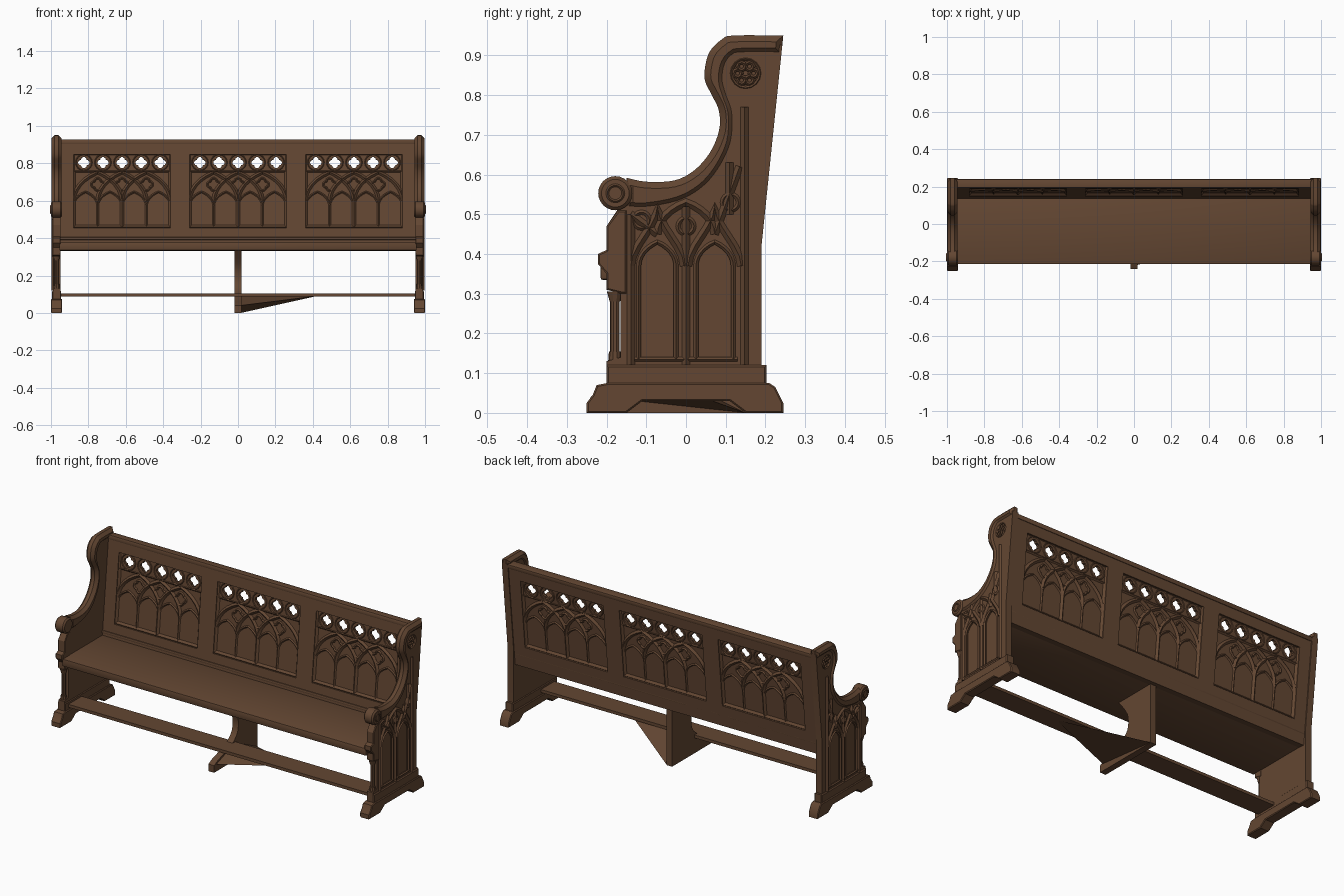
import bpy, bmesh, math
from mathutils import Matrix, Vector

if "Cube" in bpy.data.objects:
    bpy.data.objects.remove(bpy.data.objects["Cube"])

wood = bpy.data.materials.new("brown oak")
wood.diffuse_color = (0.125, 0.062, 0.032, 1)
wood.use_nodes = True
wood.node_tree.nodes["Principled BSDF"].inputs["Base Color"].default_value = wood.diffuse_color

# ---------- helpers ----------
LEAN = math.atan2(0.055, 0.53)
S, C = math.sin(LEAN), math.cos(LEAN)
# drawing planes: leaning back (u = x, v = up) and bench end at a given x (u = y, v = z)
BACK = Matrix(((1, 0, 0, 0), (0, S, -C, 0.121), (0, C, S, 0), (0, 0, 0, 1)))


def side(x):
    return Matrix(((0, 0, 1, x), (1, 0, 0, 0), (0, 1, 0, 0), (0, 0, 0, 1)))


def finish(name, mesh, mirror=False):
    mesh.materials.clear()
    mesh.materials.append(wood)
    for p in mesh.polygons:
        p.material_index = 0
    ob = bpy.data.objects.new(name, mesh)
    bpy.context.collection.objects.link(ob)
    bpy.ops.object.select_all(action='DESELECT')
    ob.select_set(True)
    bpy.context.view_layer.objects.active = ob
    bpy.ops.object.shade_smooth_by_angle(angle=math.radians(30))
    if mirror:
        ob.modifiers.new("mirror", 'MIRROR')
    return ob


def from_curve(name, loops, matrix, mirror, closed, **settings):
    cu = bpy.data.curves.new(name + "_curve", 'CURVE')
    for k, v in settings.items():
        setattr(cu, k, v)
    for pts in loops:
        sp = cu.splines.new('POLY')
        sp.points.add(len(pts) - 1)
        for p, q in zip(sp.points, pts):
            p.co = (q[0], q[1], 0, 1)
        sp.use_cyclic_u = closed or (Vector(pts[0]) - Vector(pts[-1])).length < 1e-5
    tmp = bpy.data.objects.new("tmp", cu)
    bpy.context.collection.objects.link(tmp)
    dg = bpy.context.evaluated_depsgraph_get()
    mesh = bpy.data.meshes.new_from_object(tmp.evaluated_get(dg))
    bpy.data.objects.remove(tmp)
    bm = bmesh.new()
    bm.from_mesh(mesh)
    bmesh.ops.remove_doubles(bm, verts=bm.verts, dist=1e-5)
    bmesh.ops.recalc_face_normals(bm, faces=bm.faces)
    bm.to_mesh(mesh)
    bm.free()
    mesh.transform(matrix)
    return finish(name, mesh, mirror)


def plate(name, loops, half, matrix, bevel=0.0, mirror=False):
    """Flat board; inner loops become holes."""
    return from_curve(name, loops, matrix, mirror, True, dimensions='2D', fill_mode='BOTH',
                      extrude=half - bevel, bevel_depth=bevel, offset=-bevel, bevel_resolution=0)


def bars(name, paths, r, matrix, mirror=False):
    """Chamfered tracery mouldings along paths."""
    return from_curve(name, paths, matrix, mirror, False, dimensions='3D', fill_mode='FULL',
                      bevel_depth=r, bevel_resolution=0, use_fill_caps=True)


def box(name, lo, hi, matrix=Matrix(), bevel=0.0):
    bm = bmesh.new()
    bmesh.ops.create_cube(bm, size=1)
    for v in bm.verts:
        v.co = [a + (c + 0.5) * (b - a) for a, b, c in zip(lo, hi, v.co)]
    if bevel:
        bmesh.ops.bevel(bm, geom=bm.edges[:], offset=bevel, segments=2, affect='EDGES', profile=0.5)
    mesh = bpy.data.meshes.new(name)
    bm.to_mesh(mesh)
    bm.free()
    mesh.transform(matrix)
    return finish(name, mesh)


def rect(a, b, c, d):
    return [(a, b), (c, b), (c, d), (a, d)]


def circle(x, y, r, n=16):
    return [(x + r * math.cos(2 * math.pi * i / n), y + r * math.sin(2 * math.pi * i / n)) for i in range(n + 1)]


def foil(x, y, r, n=5):
    """Quatrefoil outline, lobe radius r."""
    out = []
    for k in range(4):
        for i in range(n):
            a = k * math.pi / 2 + math.pi * (i / n - 0.5)
            out.append((x + r * (math.cos(k * math.pi / 2) + math.cos(a)),
                        y + r * (math.sin(k * math.pi / 2) + math.sin(a))))
    return out


def arch(x0, x1, spring, rise, foot=None, ogee=False, n=6):
    """Pointed (or ogee) arch, optionally with straight legs down to foot."""
    left, h = [], (x1 - x0) / 2
    for i in range(n + 1):
        t = i / n
        a = t * math.pi / 3
        if ogee:
            left.append((x0 + h * t * t * (3 - 2 * t), spring + rise * t))
        else:
            left.append((x0 + h * 2 * (1 - math.cos(a)), spring + rise * math.sin(a) / math.sin(math.pi / 3)))
    pts = left + [(x0 + x1 - x, z) for x, z in left[-2::-1]]
    return pts if foot is None else [(x0, foot)] + pts + [(x1, foot)]


def smooth(pts, n=4):
    """Catmull-Rom curve through a few points."""
    v = [Vector(p) for p in pts]
    v = [v[0]] + v + [v[-1]]
    out = []
    for a, b, c, d in zip(v, v[1:], v[2:], v[3:]):
        for i in range(n):
            t = i / n
            out.append(0.5 * (2 * b + (c - a) * t + (2 * a - 5 * b + 4 * c - d) * t * t + (3 * b - a - 3 * c + d) * t ** 3))
    return [tuple(p) for p in out + [v[-1]]]


# ---------- back: frame, rails and three tracery panels ----------
spans = [(c - 0.26, c + 0.26) for c in (-0.62, 0, 0.62)]
plate("back_frame", [rect(-0.955, 0.335, 0.955, 0.92)] + [rect(a, 0.455, b, 0.85) for a, b in spans], 0.02, BACK)
box("back_top_rail", (-0.955, 0.905, -0.024), (0.955, 0.931, 0.024), BACK, 0.006)
box("back_lower_rail", (-0.955, 0.39, -0.02), (0.955, 0.405, 0.025), BACK, 0.004)

for i, (a, b) in enumerate(spans):
    c, q = (a + b) / 2, (b - a) / 4
    centres = [c + k * 0.102 for k in (-2, -1, 0, 1, 2)]
    plate(f"panel_board_{i}", [rect(a - 0.005, 0.45, b + 0.005, 0.775)], 0.005, BACK)
    plate(f"quatrefoil_band_{i}", [rect(a - 0.005, 0.762, b + 0.005, 0.855)] +
          [foil(x, 0.808, 0.0155) for x in centres], 0.009, BACK)
    bars(f"quatrefoil_rings_{i}", [circle(x, 0.808, 0.043) for x in centres] +
         [[(a, 0.762), (b, 0.762)], [(a, 0.85), (b, 0.85)]], 0.012, BACK)
    # two great arches, each with two lancets and a quatrefoil
    great = [arch(x, x + 2 * q, 0.6, 0.155, 0.46) for x in (a, c)]
    great += [arch(a + q, b - q, 0.6, 0.155)]
    great += [[(a, 0.455), (a, 0.85)], [(b, 0.455), (b, 0.85)], [(a, 0.46), (b, 0.46)]]
    bars(f"great_arches_{i}", great, 0.016, BACK)
    lancets = [arch(a + k * q, a + (k + 1) * q, 0.575, 0.075, 0.46) for k in range(4)]
    lancets += [foil(x, 0.69, 0.017) + [(x + 0.034, 0.69)] for x in (a + q, b - q, c)]
    lancets += [[(a + k * q, 0.455), (a + k * q, 0.6)] for k in (1, 3)]
    bars(f"lancets_{i}", lancets, 0.011, BACK)

# ---------- seat, foot rail and centre support ----------
box("seat", (-0.955, -0.215, 0.335), (0.955, 0.155, 0.377), bevel=0.005)
box("foot_rail", (-0.955, -0.17, 0.087), (0.955, -0.05, 0.104))
plate("centre_support", [[(0.15, 0.34), (0.15, 0), (-0.24, 0), (-0.24, 0.04), (-0.2, 0.06)] +
      smooth([(-0.09, 0.09), (-0.03, 0.15), (-0.03, 0.24), (-0.1, 0.34)])], 0.018, side(0))
bm = bmesh.new()
for co in ((0.015, -0.22, 0.04), (0.015, 0.15, 0.0), (0.42, -0.1, 0.09), (0.015, -0.05, 0.1)):
    bm.verts.new(co)
bmesh.ops.convex_hull(bm, input=bm.verts)
brace = bpy.data.meshes.new("centre_foot_brace")
bm.to_mesh(brace)
bm.free()
finish("centre_foot_brace", brace)

# ---------- bench ends (mirrored) ----------
outer = [(-0.15, 0.592), (-0.1, 0.582), (-0.03, 0.585), (0.02, 0.61), (0.06, 0.655), (0.083, 0.71), (0.083, 0.76),
         (0.065, 0.80), (0.048, 0.835), (0.048, 0.87), (0.06, 0.91), (0.09, 0.94), (0.12, 0.95), (0.245, 0.95)]
inner = [(-0.15, 0.515), (-0.1, 0.513), (-0.02, 0.528), (0.04, 0.56), (0.085, 0.61), (0.118, 0.68), (0.122, 0.755),
         (0.108, 0.80), (0.098, 0.835), (0.1, 0.865), (0.108, 0.885), (0.12, 0.897), (0.14, 0.902), (0.24, 0.902)]
middle = [((a + c) / 2, (b + d) / 2) for (a, b), (c, d) in zip(outer, inner)]
body = smooth(middle) + [(0.19, 0.42), (0.19, 0.12), (0.2, 0.11), (0.2, 0.05), (-0.2, 0.05), (-0.2, 0.13),
                         (-0.165, 0.14), (-0.165, 0.3), (-0.2, 0.32), (-0.2, 0.47), (-0.17, 0.515)]
holes = [arch(y - 0.047, y + 0.047, 0.37, 0.06, 0.135) for y in (-0.072, 0.072)] + [circle(0.15, 0.855, 0.038)[:-1]]
plate("end_core", [body], 0.0125, side(0.9625), mirror=True)
plate("end_facing", [body] + holes, 0.007, side(0.98), mirror=True)
plate("end_arm_rim", [smooth(outer) + smooth(inner)[::-1]], 0.026, side(0.97), 0.016, mirror=True)
plate("end_arm_scroll", [circle(-0.178, 0.553, 0.043, 24)[:-1]], 0.03, side(0.97), 0.008, mirror=True)
bars("scroll_ring", [circle(-0.178, 0.553, 0.02)], 0.006, side(0.998), mirror=True)

# stepped moulded foot
plate("end_foot", [[(-0.15, 0), (-0.25, 0), (-0.25, 0.025), (-0.235, 0.045), (-0.225, 0.07), (-0.2, 0.075),
      (0.21, 0.075), (0.225, 0.065), (0.235, 0.045), (0.245, 0.025), (0.245, 0),
      (0.15, 0), (0.11, 0.03), (-0.11, 0.03)]], 0.03, side(0.97), 0.004, mirror=True)
plate("end_plinth", [rect(-0.2, 0.07, 0.203, 0.12)], 0.024, side(0.97), 0.005, mirror=True)

# carved arches, stiles and rosette on the outer face
carving = [arch(y - 0.067, y + 0.067, 0.37, 0.15, ogee=True) for y in (-0.072, 0.072)]
carving += [[(y, 0.12), (y, top)] for y, top in ((-0.139, 0.5), (0, 0.52), (0.147, 0.77))]
carving += [arch(-0.072, 0.072, 0.45, 0.08), [(0.072, 0.45), (0.135, 0.62)], [(-0.072, 0.45), (-0.14, 0.5)],
            [(0.11, 0.5), (0.11, 0.63)]]
bars("end_carved_arches", carving, 0.012, side(0.985), mirror=True)
bars("end_small_tracery", [arch(y - 0.047, y + 0.047, 0.37, 0.06, 0.135) for y in (-0.072, 0.072)] +
     [[(-0.13, 0.135), (0.13, 0.135)], circle(0, 0.47, 0.02), circle(-0.112, 0.485, 0.02), circle(0.112, 0.53, 0.02)],
     0.006, side(0.987), mirror=True)
bars("end_rosette", [circle(0.15, 0.855, 0.037)] +
     [circle(0.15 + 0.02 * math.cos(k * math.pi / 3), 0.855 + 0.02 * math.sin(k * math.pi / 3), 0.01, 8)
      for k in range(6)], 0.005, side(0.984), mirror=True)

# front colonnette with base, capital and corbel
bm = bmesh.new()
for r1, r2, z0, z1 in ((0.017, 0.015, 0.13, 0.155), (0.012, 0.012, 0.155, 0.28), (0.013, 0.02, 0.28, 0.305)):
    bmesh.ops.create_cone(bm, cap_ends=True, segments=10, radius1=r1, radius2=r2, depth=z1 - z0,
                          matrix=Matrix.Translation((0.97, -0.179, (z0 + z1) / 2)))
shaft = bpy.data.meshes.new("front_colonnette")
bm.to_mesh(shaft)
bm.free()
finish("front_colonnette", shaft, True)
plate("front_corbel", [[(-0.16, 0.3), (-0.2, 0.31), (-0.2, 0.35), (-0.222, 0.375), (-0.222, 0.4), (-0.2, 0.41),
      (-0.2, 0.47), (-0.17, 0.51), (-0.15, 0.51), (-0.15, 0.3)]], 0.022, side(0.97), 0.004, mirror=True)
